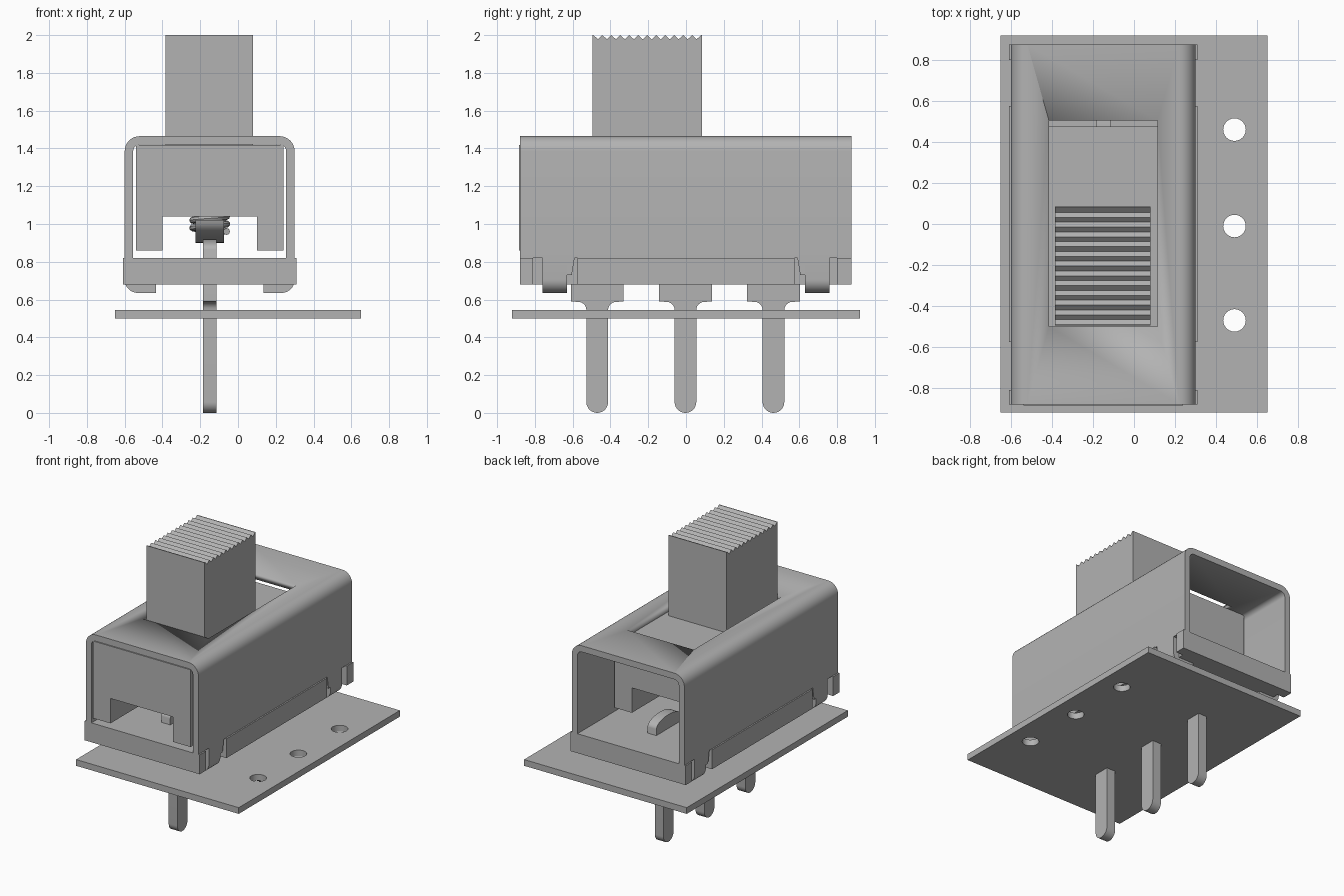
import bpy
import bmesh
from math import sin, cos, pi, radians
from mathutils import Vector

cube = bpy.data.objects.get("Cube")
if cube:
    bpy.data.objects.remove(cube, do_unlink=True)

grey = bpy.data.materials.new("plain grey")
grey.use_nodes = True
grey.diffuse_color = (0.45, 0.45, 0.45, 1)
grey.node_tree.nodes["Principled BSDF"].inputs["Base Color"].default_value = (0.45, 0.45, 0.45, 1)


def arc(cx, cy, r, start, end, steps=8):
    angles = [radians(start + (end - start) * i / steps) for i in range(steps + 1)]
    return [(cx + r * cos(a), cy + r * sin(a)) for a in angles]


def rect(u0, v0, u1, v1):
    return [(u0, v0), (u1, v0), (u1, v1), (u0, v1)]


def prism(name, loops, axis, lo, hi):
    """Extrude an outline (plus optional hole loops) along an axis."""
    place = {"x": lambda u, v, w: Vector((w, u, v)),
             "y": lambda u, v, w: Vector((u, w, v)),
             "z": lambda u, v, w: Vector((u, v, w))}[axis]
    bm = bmesh.new()
    edges = []
    for loop in loops:
        vs = [bm.verts.new(place(u, v, lo)) for u, v in loop]
        if len(loops) == 1:
            bm.faces.new(vs)
        else:
            edges += [bm.edges.new((vs[i - 1], vs[i])) for i in range(len(vs))]
    if edges:
        bmesh.ops.triangle_fill(bm, use_beauty=True, edges=edges)
    out = bmesh.ops.extrude_face_region(bm, geom=bm.faces[:])
    moved = [g for g in out["geom"] if isinstance(g, bmesh.types.BMVert)]
    bmesh.ops.translate(bm, verts=moved, vec=place(0, 0, hi - lo))
    bmesh.ops.recalc_face_normals(bm, faces=bm.faces[:])
    mesh = bpy.data.meshes.new(name)
    bm.to_mesh(mesh)
    bm.free()
    return finish(bpy.data.objects.new(name, mesh))


def finish(obj):
    bpy.context.collection.objects.link(obj)
    obj.data.materials.append(grey)
    select(obj)
    bpy.ops.object.shade_smooth_by_angle(angle=radians(30))
    return obj


def select(obj):
    bpy.ops.object.select_all(action="DESELECT")
    obj.select_set(True)
    bpy.context.view_layer.objects.active = obj


MID = -0.15  # centre line of the switch

# Mounting plate with three round holes
holes = [arc(0.49, y, 0.055, 0, 345, 23) for y in (-0.47, -0.01, 0.46)]
prism("mounting_plate", [rect(-0.65, -0.92, 0.65, 0.92)] + holes, "z", 0.5, 0.545)

# Base block with side recesses for the clips
side = [(0.46, -0.88), (0.46, -0.81), (0.405, -0.81), (0.405, -0.575), (0.46, -0.575),
        (0.46, 0.575), (0.405, 0.575), (0.405, 0.8), (0.46, 0.8), (0.46, 0.875)]
outline = [(MID + u, v) for u, v in side] + [(MID - u, v) for u, v in reversed(side)]
prism("base_block", [outline], "z", 0.68, 0.82)

# Bent metal cover with a slot in its roof
outer = arc(0.22, 1.385, 0.08, 0, 90) + arc(-0.52, 1.385, 0.08, 90, 180)
inner = arc(-0.52, 1.385, 0.035, 180, 90) + arc(0.22, 1.385, 0.035, 90, 0)
profile = [(0.3, 0.82)] + outer + [(-0.6, 0.82), (-0.555, 0.82)] + inner + [(0.255, 0.82)]
cover = prism("cover", [profile], "y", -0.88, 0.875)
cutter = prism("slot_cutter", [rect(-0.415, -0.5, 0.115, 0.505)], "z", 1.3, 1.6)
cutter.hide_render = True
slot = cover.modifiers.new("slot", "BOOLEAN")
slot.object = cutter
slot.solver = "EXACT"
select(cover)
bpy.ops.object.modifier_apply(modifier="slot")
bpy.data.objects.remove(cutter, do_unlink=True)

# Clips folded under the base, with flared roots
for sx, label_x in ((1, "left"), (-1, "right")):
    for sy, label_y in ((-1, "front"), (1, "back")):
        hook = [(0.405, 0.82), (0.405, 0.68), (0.285, 0.68), (0.285, 0.635)]
        hook += arc(0.38, 0.705, 0.07, -90, 0) + [(0.45, 0.82)]
        ys = sorted((sy * 0.63, sy * 0.76))
        prism(f"clip_{label_y}_{label_x}", [[(MID + sx * u, v) for u, v in hook]], "y", *ys)
        root = [(0.63, 0.73), (0.605, 0.73), (0.59, 0.82), (0.63, 0.82)]
        xs = sorted((MID + sx * 0.405, MID + sx * 0.45))
        prism(f"clip_root_{label_y}_{label_x}", [[(sy * u, v) for u, v in root]], "x", *xs)

# Sliding carriage with two side rails
carriage = [(-0.54, 0.86), (-0.4, 0.86), (-0.4, 1.04), (0.1, 1.04), (0.1, 0.86),
            (0.24, 0.86), (0.24, 1.418), (-0.54, 1.418)]
prism("slider_carriage", [carriage], "y", -0.885, 0.475)

# Thumb knob with a notched grip on top
pitch, start = 0.0475, -0.49
grip = [(-0.495, 1.41), (-0.495, 2.0)]
for i in range(12):
    y = start + i * pitch
    grip += [(y, 2.0), (y + pitch / 2, 1.978)]
grip += [(start + 12 * pitch, 2.0), (0.085, 2.0), (0.085, 1.41)]
prism("thumb_knob", [grip], "x", -0.385, 0.08)

# Terminals: round-ended leg, wide shoulder and arched contact top
half = [(0.0575, 0.0575), (0.0575, 0.545)] + arc(0.1, 0.545, 0.0425, 180, 90, 6)
half += [(0.14, 0.59), (0.14, 0.865)]
for label, y in (("front", -0.47), ("middle", -0.003), ("back", 0.463)):
    crown = [(0.14 * cos(pi * i / 14), 0.865 + 0.055 * sin(pi * i / 14)) for i in range(1, 14)]
    tip = arc(0, 0.0575, 0.0575, 180, 360, 14)[1:-1]
    pts = half + crown + [(-u, v) for u, v in reversed(half)] + tip
    prism(f"terminal_{label}", [[(y + u, v) for u, v in pts]], "x", -0.185, -0.115)

# Curved moving contact under the carriage
bottom = [(-0.2 + 0.3 * cos(a), 1.02 + 0.12 * sin(a))
          for a in [pi + pi * i / 16 for i in range(17)]]
prism("moving_contact", [bottom], "x", -0.225, -0.075)

# Coil springs between contact and carriage
for label, y in (("front", -0.3), ("back", -0.1)):
    curve = bpy.data.curves.new("coil", "CURVE")
    curve.dimensions = "3D"
    curve.bevel_depth = 0.018
    curve.bevel_resolution = 2
    curve.use_fill_caps = True
    spline = curve.splines.new("POLY")
    count = 49
    spline.points.add(count - 1)
    for i, p in enumerate(spline.points):
        a = 4 * pi * i / (count - 1)
        p.co = (MID + 0.09 * cos(a), y + 0.09 * sin(a), 0.96 + 0.08 * i / (count - 1), 1)
    temp = bpy.data.objects.new("coil", curve)
    mesh = bpy.data.meshes.new_from_object(temp)
    bpy.data.objects.remove(temp, do_unlink=True)
    finish(bpy.data.objects.new(f"spring_{label}", mesh))
